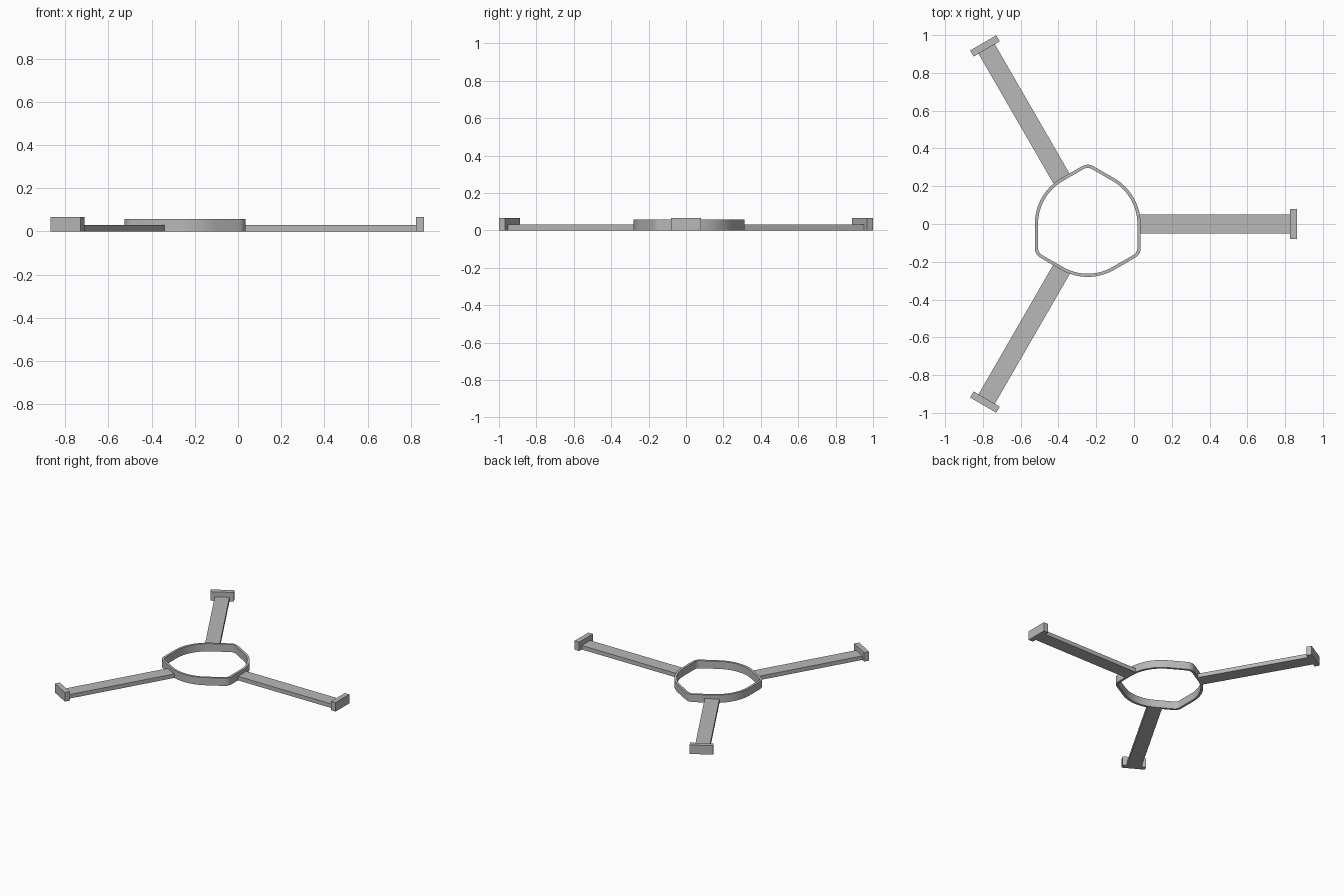
import bpy, bmesh, math
from mathutils import Matrix, Vector

cube = bpy.data.objects.get("Cube")
if cube:
    bpy.data.objects.remove(cube)

HUB = Vector((-0.245, 0, 0))
RADIUS, WALL, FILLET = 0.28, 0.017, 0.06
RING_HEIGHT = 0.057

grey = bpy.data.materials.new("plain grey")
grey.use_nodes = True
colour = (0.48, 0.48, 0.48, 1)
grey.diffuse_color = colour
grey.node_tree.nodes["Principled BSDF"].inputs["Base Color"].default_value = colour


def add_object(name, bm):
    bmesh.ops.recalc_face_normals(bm, faces=bm.faces)
    mesh = bpy.data.meshes.new(name)
    bm.to_mesh(mesh)
    bm.free()
    mesh.materials.append(grey)
    obj = bpy.data.objects.new(name, mesh)
    bpy.context.collection.objects.link(obj)
    return obj


def arc(cx, cy, radius, start, end, steps):
    angles = [math.radians(start + (end - start) * i / steps) for i in range(steps + 1)]
    return [(cx + radius * math.cos(a), cy + radius * math.sin(a)) for a in angles]


def outline(inset):
    """Three arcs joined by tangent lines that meet in rounded corners."""
    points = []
    corner = (RADIUS - FILLET) / math.cos(math.radians(30))
    for turn in (0, 120, 240):
        points += arc(0, 0, RADIUS - inset, turn, turn + 60, 16)
        a = math.radians(turn + 90)
        points += arc(corner * math.cos(a), corner * math.sin(a),
                      FILLET - inset, turn + 60, turn + 120, 8)
    return points


# Hollow ring
bm = bmesh.new()
loops = [[bm.verts.new(HUB + Vector((x, y, z))) for x, y in outline(inset)]
         for inset, z in ((0, 0), (0, RING_HEIGHT), (WALL, RING_HEIGHT), (WALL, 0))]
count = len(loops[0])
for k in range(4):
    a, b = loops[k], loops[(k + 1) % 4]
    for i in range(count):
        j = (i + 1) % count
        bm.faces.new((a[i], a[j], b[j], b[i]))
ring = add_object("ring", bm)
bpy.context.view_layer.objects.active = ring
ring.select_set(True)
bpy.ops.object.shade_smooth_by_angle(angle=math.radians(30))
ring.select_set(False)


# Arms with upright end plates
def radial_box(name, near, far, width, height, turn):
    bm = bmesh.new()
    bmesh.ops.create_cube(bm, size=1, matrix=(
        Matrix.Translation(HUB) @ Matrix.Rotation(math.radians(turn), 4, "Z")
        @ Matrix.Translation(((near + far) / 2, 0, height / 2))
        @ Matrix.Diagonal((far - near, width, height, 1))))
    return add_object(name, bm)


for side, turn in (("left", 0), ("back", 120), ("front", 240)):
    radial_box(side + "_arm", 0.267, 1.07, 0.1, 0.03, turn)
    radial_box(side + "_end_plate", 1.07, 1.107, 0.16, 0.067, turn)
